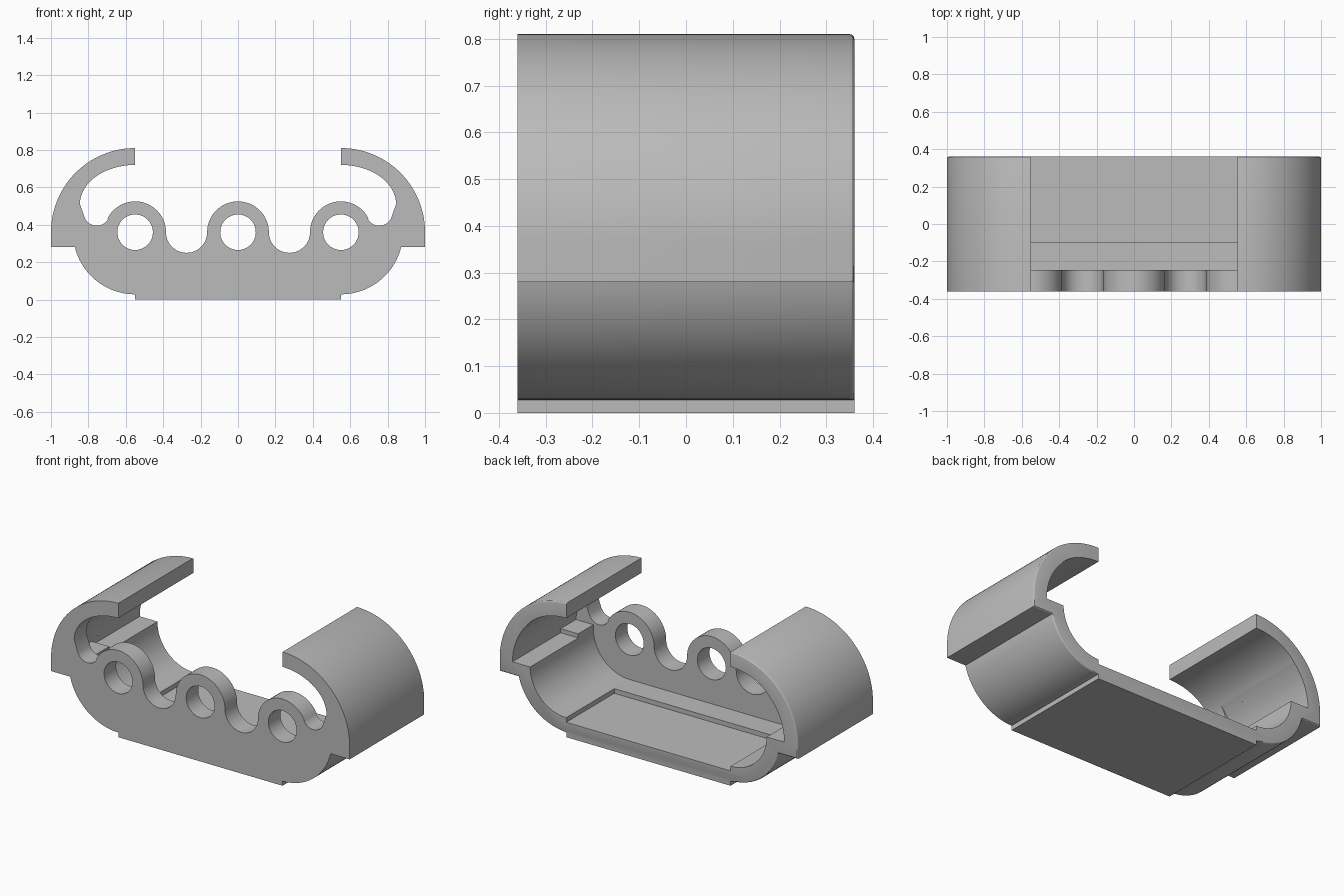
import bpy, bmesh, math

old = bpy.data.objects.get("Cube")
if old:
    bpy.data.objects.remove(old, do_unlink=True)

CX, CZ = 0.55, 0.36            # centre of each rounded end
FRONT, BACK = -0.36, 0.36
WALL, STEP = -0.245, -0.10     # rear of front wall, start of floor recess
TIP = 0.72                     # underside of the arm tips

grey = bpy.data.materials.new("light_grey")
grey.diffuse_color = (0.5, 0.5, 0.5, 1)
grey.use_nodes = True
grey.node_tree.nodes["Principled BSDF"].inputs["Base Color"].default_value = (0.5, 0.5, 0.5, 1)


def arc(x, z, rx, a0, a1, n=24, rz=None):
    rz = rz or rx
    angles = [math.radians(a0 + (a1 - a0) * i / n) for i in range(n + 1)]
    return [(x + rx * math.cos(a), z + rz * math.sin(a)) for a in angles]


def mirrored(half):
    """Close a right-hand half profile with its mirror image."""
    pts = half + [(-x, z) for x, z in reversed(half)]
    out = []
    for p in pts:
        if not out or math.dist(p, out[-1]) > 1e-4:
            out.append(p)
    if math.dist(out[0], out[-1]) < 1e-4:
        out.pop()
    return out


def prism(name, profile, y0, y1, round_back=0):
    bm = bmesh.new()
    face = bm.faces.new([bm.verts.new((x, y0, z)) for x, z in profile])
    new = bmesh.ops.extrude_face_region(bm, geom=[face])["geom"]
    bmesh.ops.translate(bm, vec=(0, y1 - y0, 0),
                        verts=[v for v in new if isinstance(v, bmesh.types.BMVert)])
    bmesh.ops.recalc_face_normals(bm, faces=bm.faces)
    if round_back:
        # soften the rear rim, leaving the foot pad sharp
        rim = [e for e in bm.edges
               if all(v.co.y > y1 - 1e-4 for v in e.verts)
               and max(v.co.z for v in e.verts) > 0.03]
        bmesh.ops.bevel(bm, geom=rim, offset=round_back, segments=3,
                        profile=0.5, affect='EDGES')
    mesh = bpy.data.meshes.new(name)
    bm.to_mesh(mesh)
    bm.free()
    obj = bpy.data.objects.new(name, mesh)
    bpy.context.collection.objects.link(obj)
    return obj


def cut(target, cutter):
    cutter.hide_render = True
    mod = target.modifiers.new("cut", 'BOOLEAN')
    mod.operation, mod.solver, mod.object = 'DIFFERENCE', 'EXACT', cutter
    bpy.context.view_layer.objects.active = target
    bpy.ops.object.modifier_apply(modifier=mod.name)
    bpy.data.objects.remove(cutter, do_unlink=True)


# Body: foot pad, lower curve, ledge and wider upper curve
ledge = 0.28
lower_r, upper_r = 0.332, 0.45
ledge_angle = math.degrees(math.asin((ledge - CZ) / lower_r))
outer = mirrored([(CX, 0)] + arc(CX, CZ, lower_r, -90, ledge_angle)
                 + [(CX + upper_r, ledge)] + arc(CX, CZ, upper_r, 0, 90, 40))
body = prism("cradle_body", outer, FRONT, BACK, round_back=0.01)
body.data.materials.append(grey)


# Hollow behind the front wall, with a shelf inside each arm
def cavity(shelf):
    return mirrored(arc(CX, CZ, 0.242, -90, 0) + [(CX + 0.242, shelf)]
                    + arc(CX, CZ, 0.36, math.degrees(math.asin((shelf - CZ) / 0.36)), 90, 32))


cut(body, prism("inner_hollow", cavity(0.385), WALL, STEP + 0.05))
cut(body, prism("rear_hollow", cavity(0.36), STEP, BACK + 0.1))

# Shallow floor recess over the foot pad
cut(body, prism("floor_recess", mirrored([(CX, 0.09), (CX, 0.2)]), STEP, BACK + 0.1))

# Open top, with the scalloped outline of the front wall
opening = mirrored([(CX, 0.95)]
                   + arc(CX, 0.51, 0.295, 90, 0, 28, rz=TIP - 0.51)
                   + arc(0.755, 0.465, 0.07, -22, -153)
                   + arc(CX, CZ, 0.165, 27, 180, 28)
                   + arc(CX / 2, CZ, 0.11, 0, -180, 28)
                   + arc(0, CZ, 0.165, 0, 90, 16))
cut(body, prism("top_opening", opening, FRONT - 0.1, BACK + 0.1))

# Three round holes through the front wall
for x in (-CX, 0, CX):
    cut(body, prism("wall_hole", arc(x, CZ, 0.095, 0, 360, 40)[:-1], FRONT - 0.1, WALL + 0.05))

bpy.ops.object.select_all(action='DESELECT')
body.select_set(True)
bpy.context.view_layer.objects.active = body
bpy.ops.object.shade_smooth_by_angle(angle=math.radians(25))
